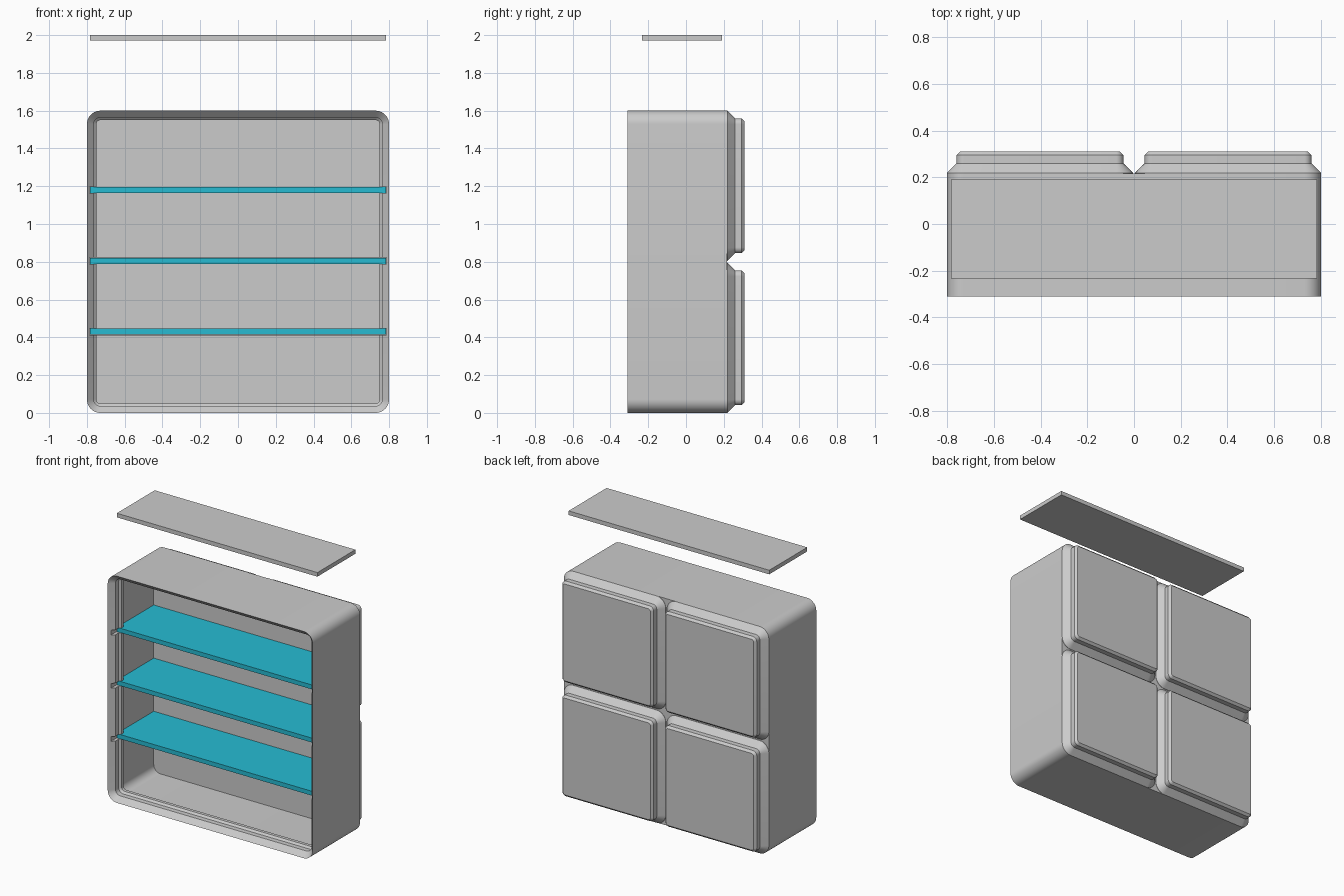
import bpy, bmesh
from math import cos, sin, pi

if "Cube" in bpy.data.objects:
    bpy.data.objects.remove(bpy.data.objects["Cube"])

SEG = 10          # segments per rounded corner
R = 0.072         # outer corner radius


def finish(name, bm):
    bmesh.ops.recalc_face_normals(bm, faces=bm.faces)
    me = bpy.data.meshes.new(name)
    bm.to_mesh(me)
    bm.free()
    ob = bpy.data.objects.new(name, me)
    bpy.context.collection.objects.link(ob)
    return ob


def activate(ob):
    bpy.ops.object.select_all(action='DESELECT')
    ob.select_set(True)
    bpy.context.view_layer.objects.active = ob


def smooth(ob):
    activate(ob)
    bpy.ops.object.shade_smooth_by_angle(angle=0.5)


def loft(name, cx, cz, half, profile, cap_start=True):
    """Rounded squares stacked along y; profile = (y, inset) pairs."""
    bm = bmesh.new()
    rings = []
    for y, inset in profile:
        r, core = R - inset, half - R
        ring = []
        for k, (sx, sz) in enumerate([(1, 1), (-1, 1), (-1, -1), (1, -1)]):
            for i in range(SEG + 1):
                a = (k + i / SEG) * pi / 2
                ring.append(bm.verts.new((cx + sx * core + r * cos(a), y,
                                          cz + sz * core + r * sin(a))))
        rings.append(ring)
    for a, b in zip(rings, rings[1:]):
        n = len(a)
        for i in range(n):
            bm.faces.new((a[i], a[(i + 1) % n], b[(i + 1) % n], b[i]))
    if cap_start:
        bm.faces.new(rings[0])
    bm.faces.new(rings[-1])
    return finish(name, bm)


def box(name, x, y0, y1, z0, z1):
    bm = bmesh.new()
    bmesh.ops.create_cube(bm, size=1)
    for v in bm.verts:
        v.co = (v.co.x * 2 * x, y0 if v.co.y < 0 else y1, z0 if v.co.z < 0 else z1)
    return finish(name, bm)


# Open bin: outer wall, stepped lip around the opening, inner wall and floor
body = loft("bin_body", 0, 0.8, 0.8, [
    (0.217, 0), (-0.31, 0), (-0.274, 0.036), (-0.239, 0.036), (-0.226, 0.05),
    (-0.203, 0.05), (-0.172, 0.019), (0.176, 0.019)])

teal = bpy.data.materials.new("teal")
teal.diffuse_color = (0.02, 0.50, 0.65, 1)
teal.use_nodes = True
teal.node_tree.nodes["Principled BSDF"].inputs["Base Color"].default_value = teal.diffuse_color

# Fitted shelves, each in a slot cut through the lip, walls and floor
for i, z in enumerate((0.43, 0.805, 1.18)):
    cutter = box("slot_cutter", 0.786, -0.35, 0.193, z - 0.017, z + 0.017)
    cutter.hide_render = True
    activate(body)
    mod = body.modifiers.new("slot", 'BOOLEAN')
    mod.operation, mod.solver, mod.object = 'DIFFERENCE', 'EXACT', cutter
    bpy.ops.object.modifier_apply(modifier=mod.name)
    bpy.data.objects.remove(cutter)
    shelf = box(f"shelf_{i + 1}", 0.783, -0.233, 0.19, z - 0.0155, z + 0.0155)
    shelf.data.materials.append(teal)
smooth(body)

# Four stepped feet on the back
for sx in (-1, 1):
    for sz in (-1, 1):
        foot = loft("foot", sx * 0.4025, 0.8 + sz * 0.4025, 0.3975, [
            (0.217, 0), (0.219, 0), (0.26, 0.041), (0.295, 0.041), (0.31, 0.056)], False)
        smooth(foot)

# Spare shelf floating above
box("loose_shelf", 0.783, -0.233, 0.19, 1.971, 2.0)
